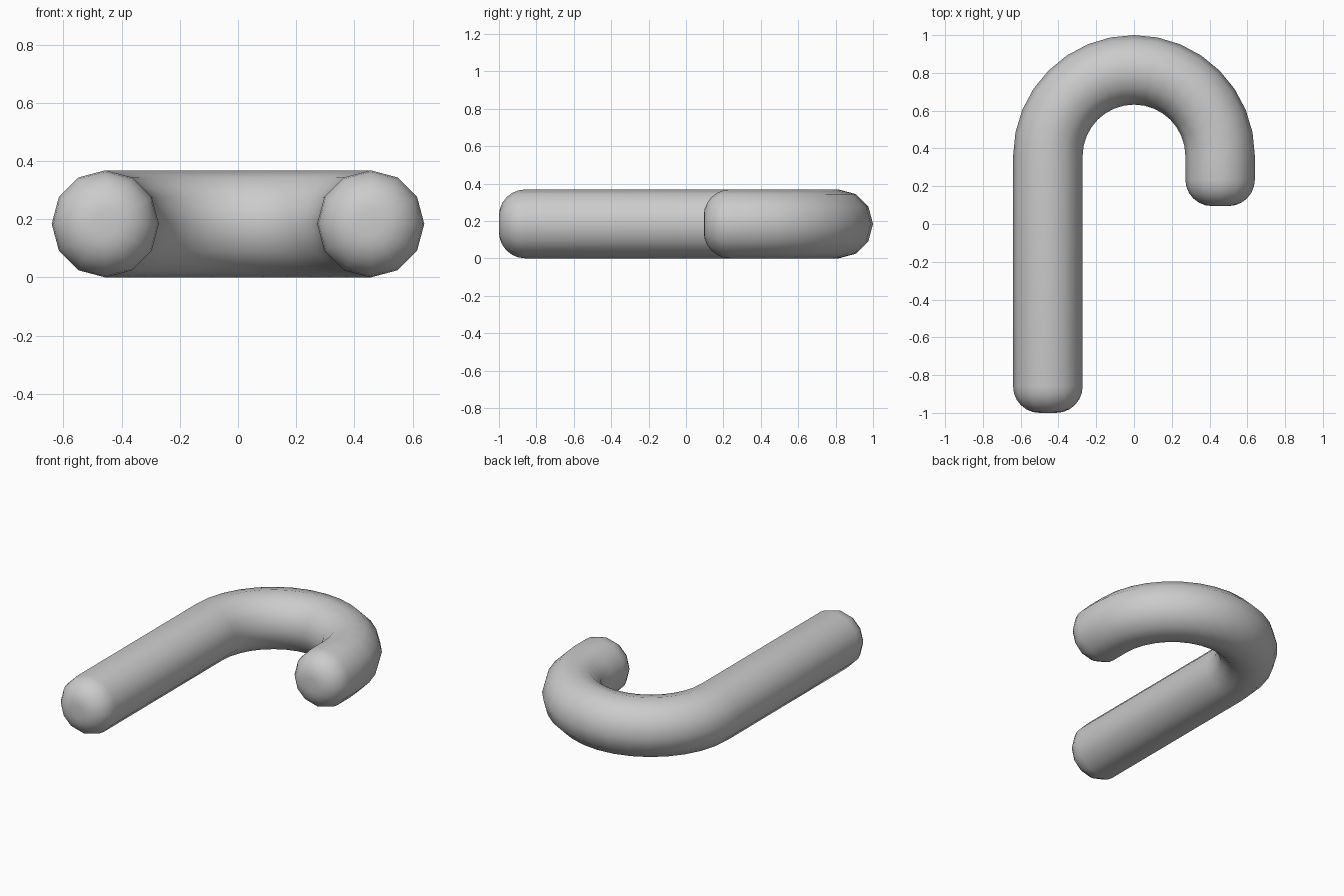
import bpy, bmesh, math
from mathutils import Vector

if "Cube" in bpy.data.objects:
    bpy.data.objects.remove(bpy.data.objects["Cube"])

R, BEND, CY = 0.184, 0.456, 0.36   # tube radius, bend radius, bend centre y
SIDES, ARC, CAP, CAP_SEG = 12, 16, 0.14, 6

# Path stations: (centre, outward direction of the cross-section, ring radius)
stations = []

def straight(x, y, out, radius):
    stations.append((Vector((x, y, R)), Vector((out, 0, 0)), radius))

# Rounded foot of the long shaft
for i in range(CAP_SEG + 1):
    a = math.pi / 2 * i / CAP_SEG
    straight(-BEND, -1 + CAP * (1 - math.cos(a)), -1, R - CAP + CAP * math.sin(a))

# Half-circle bend
for i in range(ARC + 1):
    a = math.pi * (1 - i / ARC)
    d = Vector((math.cos(a), math.sin(a), 0))
    stations.append((Vector((0, CY, R)) + d * BEND, d, R))

# Rounded tip of the short end
for i in range(CAP_SEG, -1, -1):
    a = math.pi / 2 * i / CAP_SEG
    straight(BEND, 0.095 + CAP * (1 - math.cos(a)), 1, R - CAP + CAP * math.sin(a))

# Skin the stations with 12-sided rings
bm = bmesh.new()
rings = []
for centre, out, radius in stations:
    ring = []
    for k in range(SIDES):
        t = 2 * math.pi * k / SIDES
        ring.append(bm.verts.new(centre + out * radius * math.cos(t)
                                 + Vector((0, 0, radius * math.sin(t)))))
    rings.append(ring)
for a, b in zip(rings, rings[1:]):
    for k in range(SIDES):
        n = (k + 1) % SIDES
        bm.faces.new((a[k], a[n], b[n], b[k]))
bm.faces.new(rings[0])
bm.faces.new(rings[-1])
bmesh.ops.recalc_face_normals(bm, faces=bm.faces[:])
for f in bm.faces:
    f.smooth = True

mesh = bpy.data.meshes.new("hooked_cane")
bm.to_mesh(mesh)
bm.free()
cane = bpy.data.objects.new("hooked_cane", mesh)
bpy.context.collection.objects.link(cane)
